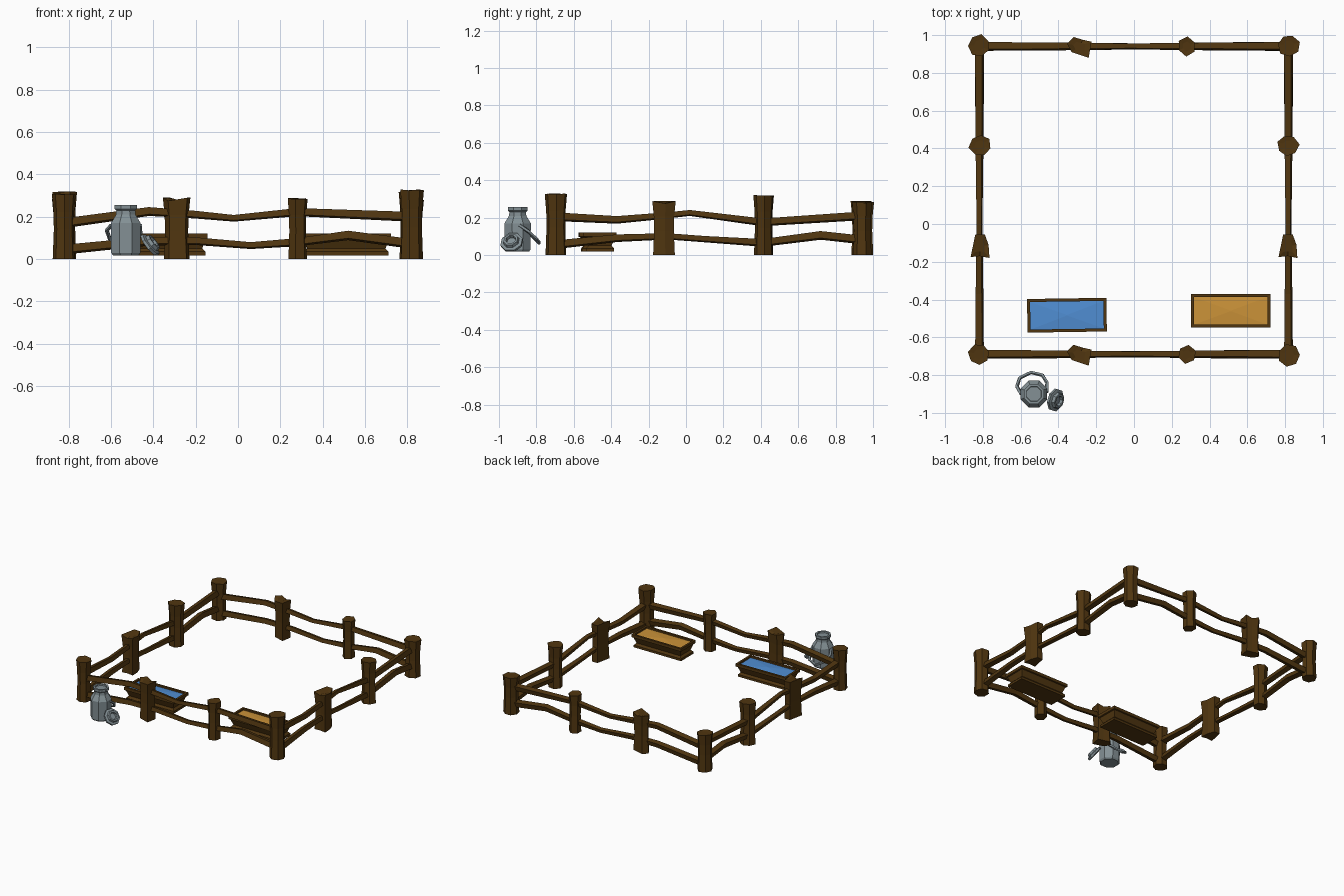
import bpy
import bmesh
import random
from math import sin, cos, pi
from mathutils import Vector, Matrix

random.seed(4)
if "Cube" in bpy.data.objects:
    bpy.data.objects.remove(bpy.data.objects["Cube"])


def material(name, rgb):
    m = bpy.data.materials.new(name)
    m.use_nodes = True
    m.diffuse_color = (*rgb, 1)
    m.node_tree.nodes["Principled BSDF"].inputs["Base Color"].default_value = (*rgb, 1)
    return m


wood = material("dark wood", (0.08, 0.036, 0.005))
metal = material("grey metal", (0.23, 0.28, 0.30))
water = material("blue water", (0.08, 0.27, 0.65))
grain = material("golden grain", (0.60, 0.29, 0.04))


def loft(name, rings, mat, matrix=None, closed=False):
    """Bridge rings of equal length; open lofts get capped ends."""
    bm = bmesh.new()
    loops = [[bm.verts.new(p) for p in ring] for ring in rings]
    pairs = list(zip(loops, loops[1:]))
    if closed:
        pairs.append((loops[-1], loops[0]))
    for a, b in pairs:
        for i in range(len(a)):
            j = (i + 1) % len(a)
            bm.faces.new((a[i], a[j], b[j], b[i]))
    if not closed:
        bm.faces.new(loops[0][::-1])
        bm.faces.new(loops[-1])
    bmesh.ops.recalc_face_normals(bm, faces=bm.faces)
    mesh = bpy.data.meshes.new(name)
    bm.to_mesh(mesh)
    bm.free()
    mesh.materials.append(mat)
    ob = bpy.data.objects.new(name, mesh)
    bpy.context.collection.objects.link(ob)
    if matrix:
        ob.matrix_world = matrix
    return ob


def circle(r, z, n=8, turn=0.0):
    return [Vector((r * cos(2 * pi * i / n + turn), r * sin(2 * pi * i / n + turn), z))
            for i in range(n)]


def rect(w, d, z):
    return [Vector((sx * w / 2, sy * d / 2, z))
            for sx, sy in ((-1, -1), (1, -1), (1, 1), (-1, 1))]


def sweep(name, points, radii, mat, n=4, roll=0.0):
    """Carry a regular section along a path."""
    pts = [Vector(p) for p in points]
    rings = []
    for i, p in enumerate(pts):
        t = (pts[min(i + 1, len(pts) - 1)] - pts[max(i - 1, 0)]).normalized()
        side = t.cross(Vector((0, 0, 1))).normalized()
        up = side.cross(t)
        rings.append([p + radii[i] * (cos(a) * side + sin(a) * up)
                      for a in (roll + 2 * pi * k / n for k in range(n))])
    return loft(name, rings, mat)


# Rough hewn posts: a waisted block whose top outline is given
def post(name, x, y, h, outline):
    def ring(s, z, slope):
        return [Vector((px * s, py * s, z + slope * pz)) for px, py, pz in outline]
    rings = [ring(0.93, 0, 0), ring(0.84, h * 0.45, 0), ring(0.87, h * 0.72, 0), ring(1, h, 1)]
    hollow = [v * 0.5 + Vector((0, 0, h / 2 - 0.004)) for v in rings[-1]]
    return loft(name, rings + [hollow], wood, Matrix.Translation((x, y, 0)))


def rough(r, n=7):
    turn = random.uniform(0, 1)
    out = []
    for i in range(n):
        a = 2 * pi * i / n + turn
        k = r * random.uniform(0.92, 1.08)
        out.append((k * cos(a), k * sin(a), random.uniform(-0.006, 0)))
    return out


corners = {"front_right": (-0.82, -0.69, 0.31), "front_left": (0.82, -0.695, 0.33),
           "back_right": (-0.82, 0.945, 0.285), "back_left": (0.82, 0.945, 0.285)}
for label, (x, y, h) in corners.items():
    post(label + "_corner_post", x, y, h, rough(0.058))

flared = [(-0.065, 0.015, 0), (-0.04, -0.03, -0.015), (0.05, -0.06, 0), (0.065, 0.025, 0),
          (0.02, 0.035, -0.015), (-0.03, 0.05, 0)]
wedge = [(-0.05, -0.055, 0), (0, -0.05, -0.02), (0.05, -0.06, 0), (0.045, 0.01, -0.012),
         (0.025, 0.065, 0), (-0.025, 0.065, 0)]
for label, y in (("front", -0.69), ("back", 0.94)):
    post(label + "_flared_post", -0.29, y, 0.29, flared)
    post(label + "_slim_post", 0.28, y, 0.288, rough(0.05, 6))
for label, x in (("right", -0.815), ("left", 0.815)):
    post(label + "_wedge_post", x, -0.12, 0.288, wedge)
    post(label + "_round_post", x, 0.415, 0.322, rough(0.058))

# Wavy rails: distance along the fence and height
width_top = [(-0.82, 0.17), (-0.42, 0.225), (-0.2, 0.21), (-0.02, 0.193), (0.28, 0.222), (0.82, 0.2)]
width_low = [(-0.82, 0.045), (-0.42, 0.085), (-0.2, 0.085), (0.06, 0.064), (0.28, 0.08),
             (0.52, 0.112), (0.82, 0.072)]
depth_top = [(-0.7, 0.205), (-0.37, 0.188), (-0.12, 0.21), (0.02, 0.225), (0.41, 0.175), (0.95, 0.21)]
depth_low = [(-0.7, 0.055), (-0.37, 0.09), (-0.1, 0.1), (0.1, 0.085), (0.41, 0.065),
             (0.72, 0.105), (0.95, 0.08)]


def thickness(path):
    return [0.018 + 0.009 * min(1, abs(u) / 0.6) for u, z in path]


for level, path in (("upper", width_top), ("lower", width_low)):
    for label, y in (("front", -0.69), ("back", 0.94)):
        sweep(f"{label}_{level}_rail", [(u, y, z) for u, z in path],
              thickness(path), wood, 4, pi / 4 + 0.25)
for level, path in (("upper", depth_top), ("lower", depth_low)):
    for label, x in (("right", -0.818), ("left", 0.818)):
        sweep(f"{label}_{level}_rail", [(x, u, z) for u, z in path],
              thickness(path), wood, 4, pi / 4 + 0.25)


# Feeding troughs: waisted box with a rim, and a low heap inside
def trough(label, x, y, turn, fill):
    place = Matrix.Translation((x, y, 0)) @ Matrix.Rotation(turn, 4, "Z")
    loft(label + "_trough", [rect(0.40, 0.15, 0.018), rect(0.40, 0.15, 0.035),
                             rect(0.37, 0.125, 0.05), rect(0.40, 0.16, 0.095),
                             rect(0.42, 0.178, 0.098), rect(0.42, 0.178, 0.12),
                             rect(0.388, 0.146, 0.12), rect(0.388, 0.146, 0.1)], wood, place)
    loft(label + "_fill", [rect(0.388, 0.146, 0.101), rect(0.388, 0.146, 0.107),
                           rect(0.004, 0.004, 0.113)], fill, place)


trough("water", -0.355, -0.483, 0.015, water)
trough("grain", 0.512, -0.46, 0, grain)

# Milk can: faceted body, shoulder, neck and rim with a shallow mouth
can_profile = [(0.066, 0.018), (0.075, 0.03), (0.076, 0.17), (0.05, 0.21), (0.048, 0.23),
               (0.057, 0.238), (0.057, 0.256), (0.043, 0.256), (0.041, 0.246)]
loft("milk_can", [circle(r, z, 8, pi / 8) for r, z in can_profile], metal,
     Matrix.Translation((-0.53, -0.9, 0)))

# Bail handle hanging behind the can
bail = [(-0.598, -0.9, 0.16), (-0.62, -0.86, 0.135), (-0.605, -0.815, 0.095),
        (-0.545, -0.785, 0.065), (-0.485, -0.8, 0.085), (-0.46, -0.84, 0.125),
        (-0.462, -0.89, 0.16)]
sweep("can_handle", bail, [0.01] * len(bail), metal, 5)

# Lid leaning against the can
lid_profile = [(0.048, -0.012), (0.062, -0.008), (0.062, 0.006), (0.045, 0.01),
               (0.04, 0.026), (0.028, 0.026), (0.024, 0.01)]
lean = Vector((0.75, -0.22, 0.6)).to_track_quat("Z", "Y").to_matrix().to_4x4()
loft("can_lid", [circle(r, z, 8, pi / 8) for r, z in lid_profile], metal,
     Matrix.Translation((-0.415, -0.932, 0.068)) @ lean)
